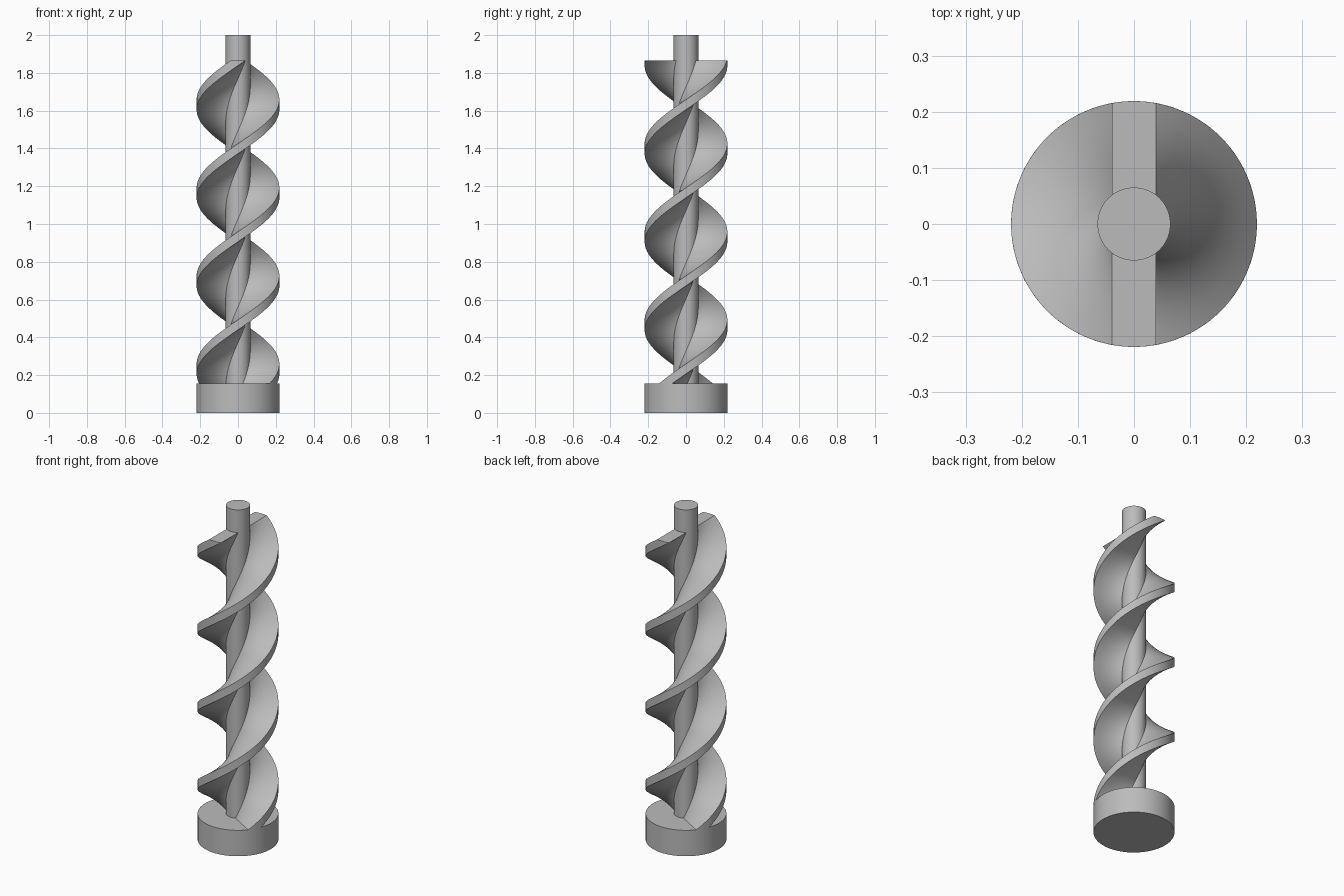
import bpy, bmesh, math

if "Cube" in bpy.data.objects:
    bpy.data.objects.remove(bpy.data.objects["Cube"])

RADIUS, SHAFT_RADIUS, HALF_WIDTH = 0.219, 0.065, 0.039
BASE_TOP, FLIGHT_TOP, TURN_HEIGHT = 0.155, 1.865, 0.9325

steel = bpy.data.materials.new("grey steel")
steel.use_nodes = True
steel.diffuse_color = (0.5, 0.5, 0.5, 1)
steel.node_tree.nodes["Principled BSDF"].inputs["Base Color"].default_value = (0.5, 0.5, 0.5, 1)


def finish(obj, name):
    obj.name = obj.data.name = name
    obj.data.materials.append(steel)
    bpy.ops.object.select_all(action='DESELECT')
    obj.select_set(True)
    bpy.context.view_layer.objects.active = obj
    bpy.ops.object.shade_smooth_by_angle(angle=math.radians(35))


def cylinder(name, radius, bottom, top):
    bpy.ops.mesh.primitive_cylinder_add(vertices=96, radius=radius, depth=top - bottom,
                                        location=(0, 0, (bottom + top) / 2))
    finish(bpy.context.object, name)


def bar_section(arc_steps=6, side_steps=14):
    """Bar along y with rounded ends, as a counter-clockwise outline."""
    spread = math.asin(HALF_WIDTH / RADIUS)
    half = []
    for i in range(arc_steps + 1):
        a = math.pi / 2 - spread + 2 * spread * i / arc_steps
        half.append((RADIUS * math.cos(a), RADIUS * math.sin(a)))
    end_y = half[-1][1]
    for i in range(1, side_steps):
        half.append((-HALF_WIDTH, end_y * (1 - 2 * i / side_steps)))
    return half + [(-x, -y) for x, y in half]


def twisted_bar(name, steps=180):
    """Sweep the bar section upward while turning it."""
    bm = bmesh.new()
    section = bar_section()
    rings = []
    for k in range(steps + 1):
        z = BASE_TOP - 0.01 + (FLIGHT_TOP - BASE_TOP + 0.01) * k / steps
        turn = 2 * math.pi * (z - FLIGHT_TOP) / TURN_HEIGHT
        c, s = math.cos(turn), math.sin(turn)
        rings.append([bm.verts.new((x * c - y * s, x * s + y * c, z)) for x, y in section])
    count = len(section)
    for low, high in zip(rings, rings[1:]):
        for i in range(count):
            j = (i + 1) % count
            bm.faces.new((low[i], low[j], high[j], high[i]))
    bm.faces.new(rings[-1])
    bm.faces.new(rings[0][::-1])
    mesh = bpy.data.meshes.new(name)
    bm.to_mesh(mesh)
    bm.free()
    obj = bpy.data.objects.new(name, mesh)
    bpy.context.collection.objects.link(obj)
    finish(obj, name)


# Round foot, central shaft and double spiral flight
cylinder("base_disc", RADIUS, 0, BASE_TOP)
cylinder("central_shaft", SHAFT_RADIUS, BASE_TOP - 0.01, 2)
twisted_bar("spiral_flight")
